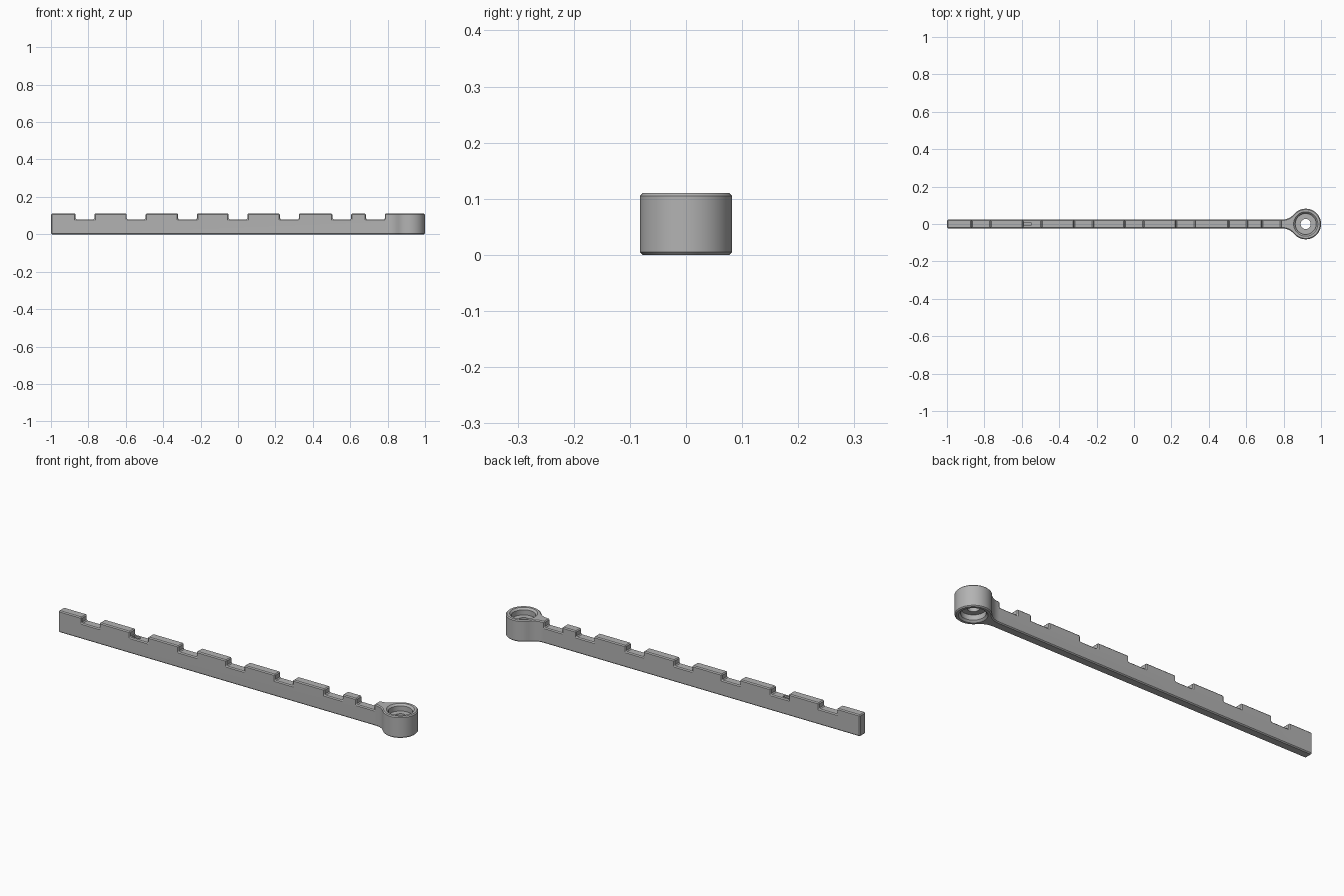
import bpy, bmesh
from math import sin, cos, pi, atan2, sqrt

cube = bpy.data.objects.get("Cube")
if cube:
    bpy.data.objects.remove(cube, do_unlink=True)

HEIGHT, HALF_W, RING_R, RING_X = 0.11, 0.023, 0.082, 0.918
FLARE_X = 0.79
SLOT_CENTRES = (-0.818, -0.545, -0.27, 0.0, 0.275, 0.555, 0.735)

grey = bpy.data.materials.new("plain grey")
grey.use_nodes = True
grey.diffuse_color = (0.45, 0.45, 0.45, 1)
grey.node_tree.nodes["Principled BSDF"].inputs["Base Color"].default_value = grey.diffuse_color


def make_object(name, bm):
    bmesh.ops.recalc_face_normals(bm, faces=bm.faces)
    mesh = bpy.data.meshes.new(name)
    bm.to_mesh(mesh)
    bm.free()
    mesh.materials.append(grey)
    obj = bpy.data.objects.new(name, mesh)
    bpy.context.collection.objects.link(obj)
    return obj


def box(bm, centre, size):
    verts = bmesh.ops.create_cube(bm, size=1)["verts"]
    bmesh.ops.scale(bm, verts=verts, vec=size)
    bmesh.ops.translate(bm, verts=verts, vec=centre)


def cut(target, cutter):
    cutter.hide_render = True
    cutter.hide_set(True)
    mod = target.modifiers.new(cutter.name, 'BOOLEAN')
    mod.operation, mod.solver, mod.object = 'DIFFERENCE', 'EXACT', cutter


# Plan outline: bar, concave flare into the ring, ring arc, then mirrored back
dx = RING_X - FLARE_X
fillet = (dx**2 + HALF_W**2 - RING_R**2) / (2 * (RING_R - HALF_W))
fillet_y = HALF_W + fillet
end = atan2(-fillet_y, dx)
half = [(-1, HALF_W)]
for i in range(9):
    a = -pi / 2 + (end + pi / 2) * i / 8
    half.append((FLARE_X + fillet * cos(a), fillet_y + fillet * sin(a)))
for i in range(1, 24):
    a = (end + pi) * (1 - i / 24)
    half.append((RING_X + RING_R * cos(a), RING_R * sin(a)))
outline = half + [(RING_X + RING_R, 0)] + [(x, -y) for x, y in reversed(half)]

bm = bmesh.new()
face = bm.faces.new([bm.verts.new((x, y, 0)) for x, y in outline])
top = bmesh.ops.extrude_face_region(bm, geom=[face])["geom"]
bmesh.ops.translate(bm, verts=[v for v in top if isinstance(v, bmesh.types.BMVert)],
                    vec=(0, 0, HEIGHT))
arm = make_object("notched_arm", bm)

# Slots along the top edge
bm = bmesh.new()
for x in SLOT_CENTRES:
    box(bm, (x, 0, 0.13), (0.1, 0.2, 0.1))
cut(arm, make_object("slot_cutter", bm))

# Chamfer on every sharp edge
bevel = arm.modifiers.new("chamfer", 'BEVEL')
bevel.width, bevel.segments, bevel.limit_method = 0.009, 1, 'ANGLE'
bevel.angle_limit = 0.7

# Stepped bore through the ring, counterbored from both ends
lower = [(0, -0.02), (0.07, -0.02), (0.065, 0), (0.056, 0.009), (0.056, 0.035), (0.027, 0.035)]
profile = lower + [(r, HEIGHT - z) for r, z in reversed(lower)]
bm = bmesh.new()
verts = [bm.verts.new((RING_X + r, 0, z)) for r, z in profile]
edges = [bm.edges.new(pair) for pair in zip(verts, verts[1:])]
bmesh.ops.spin(bm, geom=verts + edges, cent=(RING_X, 0, 0), axis=(0, 0, 1),
               angle=2 * pi, steps=48, use_duplicate=False)
bmesh.ops.remove_doubles(bm, verts=bm.verts, dist=0.0001)
cut(arm, make_object("bore_cutter", bm))

# Small groove in the floor of the second slot
bm = bmesh.new()
box(bm, (-0.572, 0, 0.085), (0.04, 0.016, 0.03))
cut(arm, make_object("groove_cutter", bm))

# Apply the modifiers and shade the round surfaces smooth
bpy.ops.object.select_all(action='DESELECT')
arm.select_set(True)
bpy.context.view_layer.objects.active = arm
for mod in list(arm.modifiers):
    bpy.ops.object.modifier_apply(modifier=mod.name)
for cutter in [o for o in bpy.data.objects if o.name.endswith("_cutter")]:
    bpy.data.objects.remove(cutter, do_unlink=True)
bpy.ops.object.shade_smooth_by_angle(angle=0.5)
